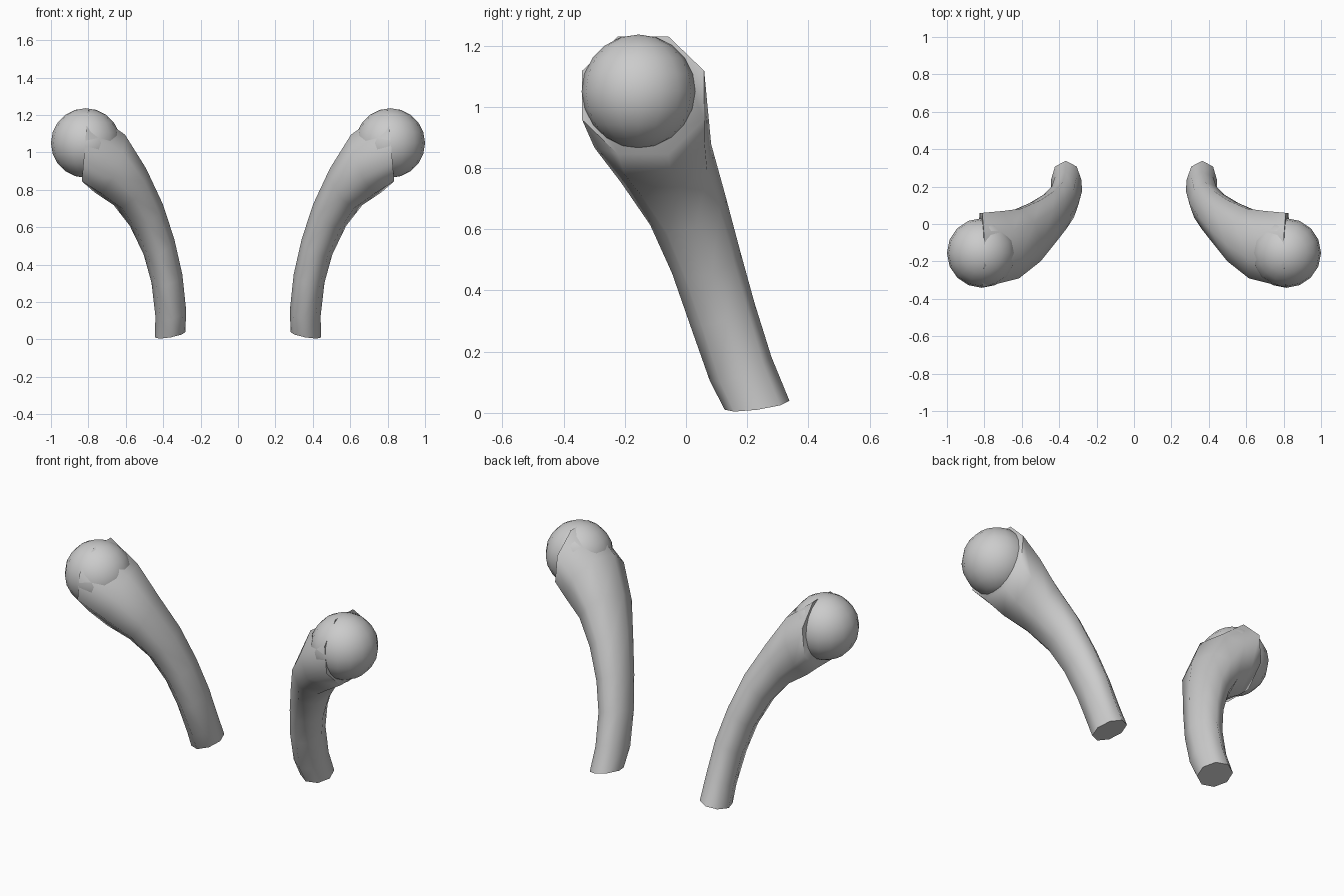
import bpy, bmesh, math
from mathutils import Vector

cube = bpy.data.objects.get("Cube")
if cube:
    bpy.data.objects.remove(cube, do_unlink=True)

mat = bpy.data.materials.new("light_grey")
mat.use_nodes = True
grey = (0.6, 0.6, 0.6, 1.0)
mat.diffuse_color = grey
mat.node_tree.nodes["Principled BSDF"].inputs["Base Color"].default_value = grey

SIDES = 8
# Stalk sections: inner edge (x, z), outer edge (x, z), centre y, half depth
SECTIONS = [
    ((0.28, 0.04), (0.445, 0.01), 0.232, 0.107),
    ((0.28, 0.17), (0.44, 0.12), 0.178, 0.107),
    ((0.30, 0.35), (0.46, 0.30), 0.118, 0.109),
    ((0.345, 0.54), (0.50, 0.45), 0.065, 0.114),
    ((0.41, 0.73), (0.57, 0.60), 0.005, 0.128),
    ((0.505, 0.92), (0.65, 0.71), -0.065, 0.155),
    ((0.62, 1.10), (0.75, 0.78), -0.115, 0.188),
    ((0.802, 1.23), (0.835, 0.845), -0.14, 0.20),
]


def finish(name, bm, side, angle):
    """Mirror to the wanted side, shade and link the part."""
    for v in bm.verts:
        v.co.x *= side
    bmesh.ops.recalc_face_normals(bm, faces=bm.faces)
    mesh = bpy.data.meshes.new(name)
    bm.to_mesh(mesh)
    bm.free()
    mesh.materials.append(mat)
    obj = bpy.data.objects.new(name, mesh)
    bpy.context.collection.objects.link(obj)
    bpy.ops.object.select_all(action='DESELECT')
    obj.select_set(True)
    bpy.context.view_layer.objects.active = obj
    bpy.ops.object.shade_smooth_by_angle(angle=math.radians(angle))


def stalk(name, side):
    """Loft an eight-sided, flaring, curved tube with closed ends."""
    bm = bmesh.new()
    centres = [Vector(((a[0] + b[0]) / 2, y, (a[1] + b[1]) / 2))
               for a, b, y, _ in SECTIONS]
    last = len(SECTIONS) - 1
    rings = []
    for i, (a, b, y, depth) in enumerate(SECTIONS):
        if i == 0:
            t = Vector((0.2, -0.14, 1))
        elif i == last:
            t = Vector((1, 0, 0.09))
        else:
            t = centres[i + 1] - centres[i - 1]
        u = Vector(((b[0] - a[0]) / 2, 0, (b[1] - a[1]) / 2))
        w = t.cross(u).normalized() * depth
        f = i / last
        grow = 1 + 0.08 * f
        ring = []
        for k in range(SIDES):
            ang = math.tau * (k + 0.5 * f) / SIDES
            ring.append(bm.verts.new(
                centres[i] + grow * (u * math.cos(ang) + w * math.sin(ang))))
        rings.append(ring)
    for r0, r1 in zip(rings, rings[1:]):
        for k in range(SIDES):
            n = (k + 1) % SIDES
            bm.faces.new((r0[k], r0[n], r1[n], r1[k]))
    bm.faces.new(rings[0])
    bm.faces.new(rings[-1])
    finish(name, bm, side, 60)


def ball(name, side):
    """Round knob set into the wide end of the stalk."""
    bm = bmesh.new()
    bmesh.ops.create_uvsphere(bm, u_segments=16, v_segments=10, radius=0.186)
    bmesh.ops.translate(bm, verts=bm.verts, vec=(0.814, -0.155, 1.05))
    finish(name, bm, side, 60)


for label, s in (("left", 1), ("right", -1)):
    stalk(label + "_stalk", s)
    ball(label + "_ball", s)
